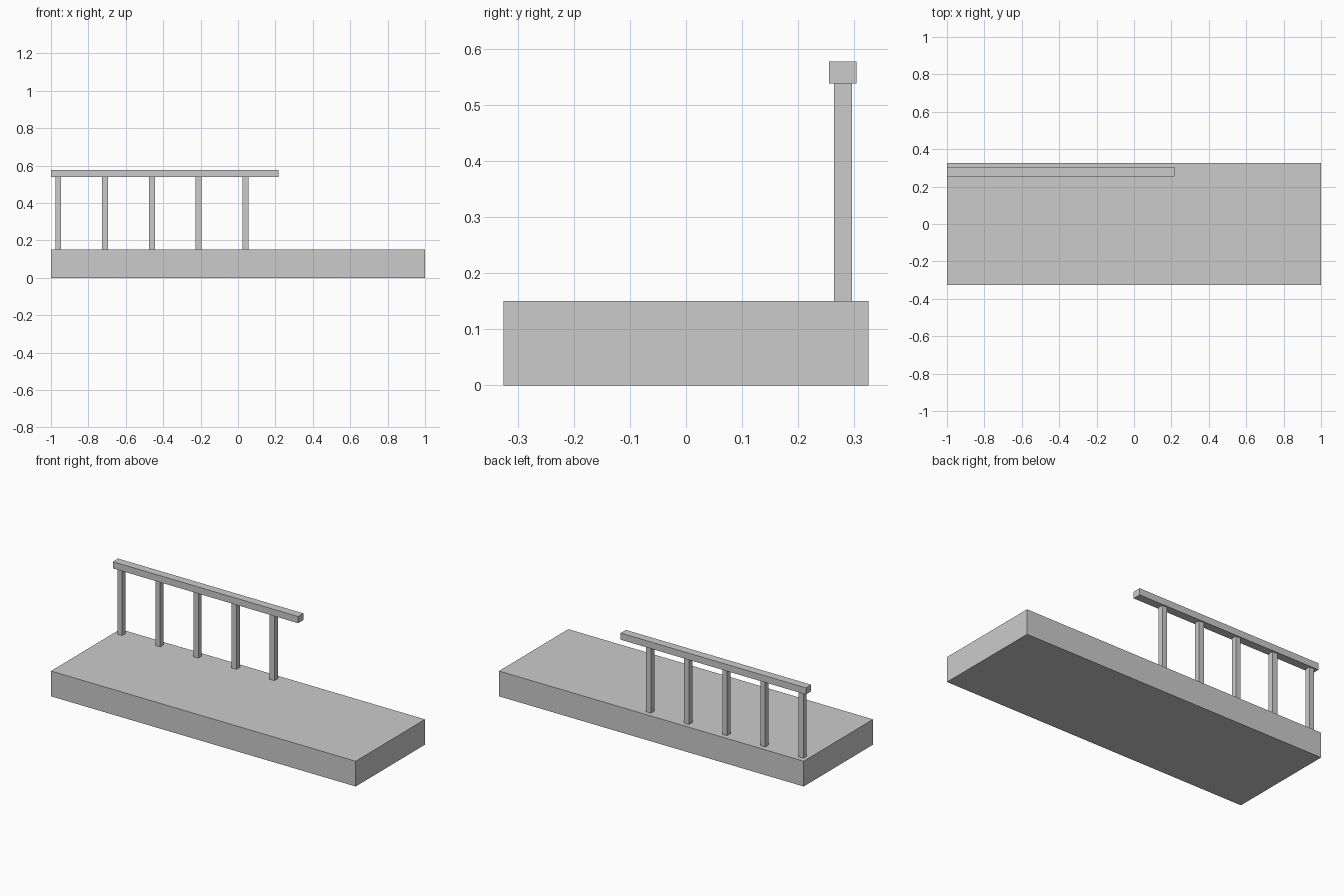
import bpy

if "Cube" in bpy.data.objects:
    bpy.data.objects.remove(bpy.data.objects["Cube"])


def box(name, lo, hi):
    """Axis-aligned box between two corners."""
    bpy.ops.mesh.primitive_cube_add(size=1, location=[(a + b) / 2 for a, b in zip(lo, hi)])
    ob = bpy.context.object
    ob.name = name
    ob.scale = [b - a for a, b in zip(lo, hi)]
    bpy.ops.object.transform_apply(location=False, rotation=False, scale=True)
    return ob


BASE_TOP, RAIL_BOTTOM = 0.15, 0.5375
RAIL_Y, POST_HALF = 0.2795, 0.016

# Slab
box("base_slab", (-1, -0.325, 0), (1, 0.325, BASE_TOP))

# Handrail along the back edge
box("handrail", (-1, RAIL_Y - 0.0245, RAIL_BOTTOM), (0.216, RAIL_Y + 0.0245, 0.577))

# Evenly spaced posts
for i in range(5):
    x = -0.961 + 0.25 * i
    box(f"rail_post_{i + 1}",
        (x - POST_HALF, RAIL_Y - POST_HALF, BASE_TOP),
        (x + POST_HALF, RAIL_Y + POST_HALF, RAIL_BOTTOM))
